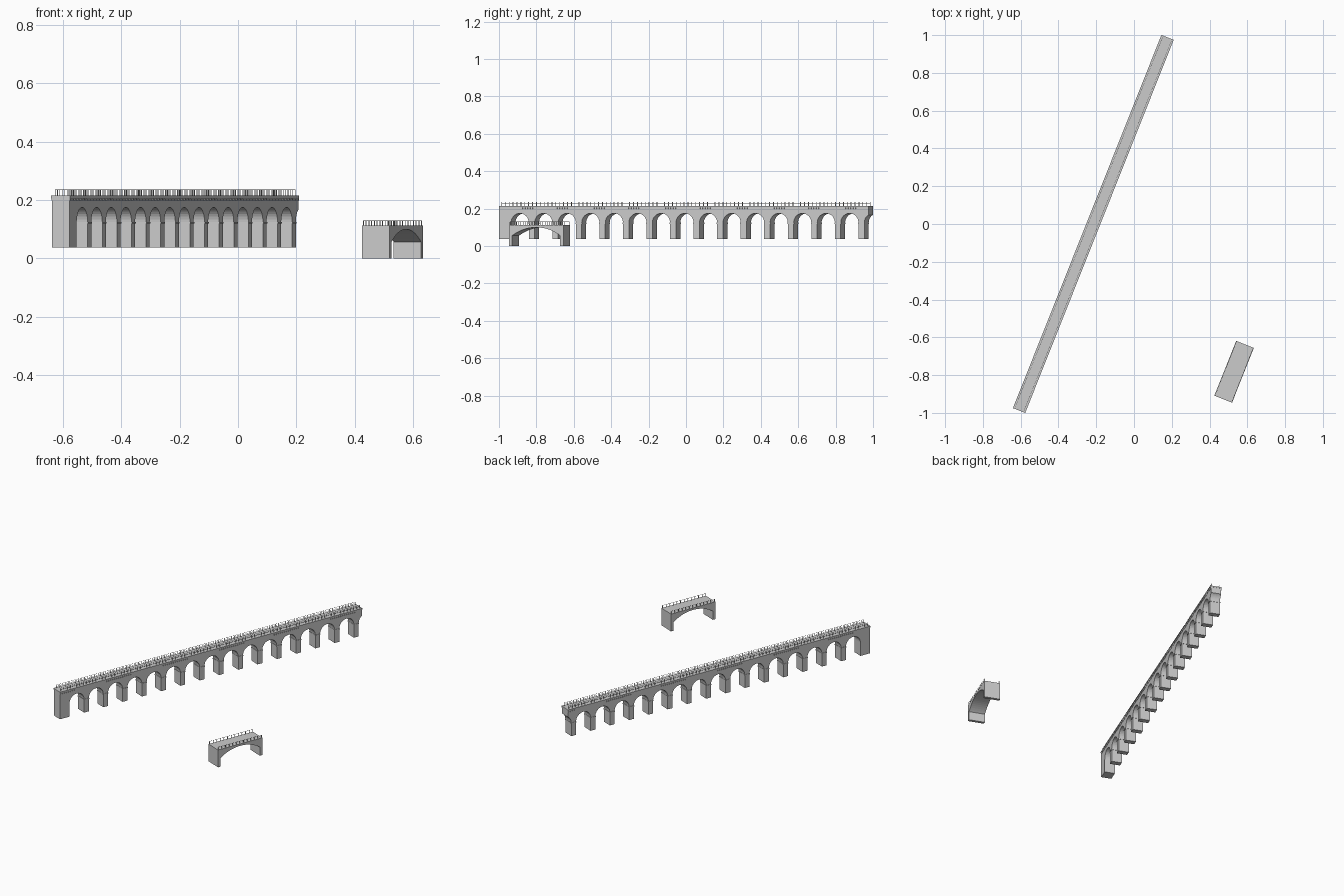
import bpy, bmesh, math
from mathutils import Matrix, Vector

if "Cube" in bpy.data.objects:
    bpy.data.objects.remove(bpy.data.objects["Cube"])

ANGLE = math.radians(68.3)


def frame(x, y):
    # local x runs along the bridge, local y across it
    return Matrix.Translation((x, y, 0)) @ Matrix.Rotation(ANGLE, 4, 'Z')


def finish(bm, name, mat):
    bmesh.ops.recalc_face_normals(bm, faces=bm.faces)
    mesh = bpy.data.meshes.new(name)
    bm.to_mesh(mesh)
    bm.free()
    ob = bpy.data.objects.new(name, mesh)
    ob.matrix_world = mat
    bpy.context.collection.objects.link(ob)
    return ob


def extruded(name, profile, width, mat):
    # side profile (along, height) extruded across the bridge
    bm = bmesh.new()
    f = bm.faces.new([bm.verts.new((s, -width / 2, z)) for s, z in profile])
    r = bmesh.ops.extrude_face_region(bm, geom=[f])
    vs = [v for v in r['geom'] if isinstance(v, bmesh.types.BMVert)]
    bmesh.ops.translate(bm, verts=vs, vec=(0, width, 0))
    return finish(bm, name, mat)


def boxes(name, items, mat):
    # items: (x0, x1, y0, y1, z0, z1)
    bm = bmesh.new()
    for x0, x1, y0, y1, z0, z1 in items:
        m = Matrix.LocRotScale(Vector(((x0 + x1) / 2, (y0 + y1) / 2, (z0 + z1) / 2)),
                               None, Vector((x1 - x0, y1 - y0, z1 - z0)))
        bmesh.ops.create_cube(bm, size=1, matrix=m)
    return finish(bm, name, mat)


def railing(name, x0, x1, y, z0, z1, count, post, rails, mat):
    items = []
    for i in range(count):
        c = x0 + (x1 - x0) * i / (count - 1)
        items.append((c - post, c + post, y - post, y + post, z0, z1))
    for z in rails:
        items.append((x0, x1, y - 0.0006, y + 0.0006, z - 0.0006, z + 0.0006))
    boxes(name, items, mat)


# ---- long viaduct ----
M = frame(-0.2155, 0.0)
H, PITCH, N, R = 1.063, 0.1355, 15, 0.051
BASE, SPRING, TOP = 0.038, 0.124, 0.207
PIER = PITCH - 2 * R
start = -H + 0.069
prof = [(-H + 0.001, TOP), (-H + 0.001, BASE), (start, BASE)]
for i in range(N):
    a = start + i * PITCH
    for k in range(17):
        t = math.pi * (1 - k / 16)
        prof.append((a + R + R * math.cos(t), SPRING + R * math.sin(t)))
    prof += [(a + 2 * R, BASE), (a + PITCH, BASE)]
# partial arch springing from the last pier
end = H - 0.001
a = start + N * PITCH
last = math.acos(max(-1, (end - a - R) / R))
for k in range(9):
    t = math.pi + (last - math.pi) * k / 8
    prof.append((a + R + R * math.cos(t), SPRING + R * math.sin(t)))
prof.append((end, TOP))
extruded("viaduct_body", prof, 0.064, M)

# cornice slab and dentils below it
boxes("viaduct_deck", [(-H, H, -0.035, 0.035, 0.206, 0.215)], M)
dent = []
nd = 150
for i in range(nd):
    c = -H + 0.006 + (2 * H - 0.012) * i / (nd - 1)
    for s in (-1, 1):
        y0, y1 = sorted((s * 0.031, s * 0.0345))
        dent.append((c - 0.0035, c + 0.0035, y0, y1, 0.198, 0.2065))
boxes("viaduct_dentils", dent, M)

# spring bands round the piers
bands = []
for i in range(N):
    p0 = start + i * PITCH + 2 * R
    bands.append((p0 - 0.002, p0 + PIER + 0.002, -0.034, 0.034, 0.119, 0.125))
boxes("pier_bands", bands, M)

# railings
for s, n in ((-1, "right"), (1, "left")):
    railing("viaduct_railing_" + n, -H + 0.012, H - 0.012, s * 0.025,
            0.214, 0.236, 95, 0.0008, (0.226, 0.2355), M)

# ---- small footbridge ----
F = frame(0.53, -0.7825)
L, HALF, RISE, SP = 0.156, 0.138, 0.044, 0.056
rad = (HALF ** 2 + RISE ** 2) / (2 * RISE)
amax = math.asin(HALF / rad)
prof = [(-L, 0.112), (-L, 0), (-HALF, 0)]
for k in range(21):
    t = -amax + 2 * amax * k / 20
    prof.append((rad * math.sin(t), SP + RISE - rad + rad * math.cos(t)))
prof += [(HALF, 0), (L, 0), (L, 0.112)]
extruded("footbridge_body", prof, 0.101, F)
for s, n in ((-1, "right"), (1, "left")):
    railing("footbridge_railing_" + n, -L + 0.004, L - 0.004, s * 0.047,
            0.111, 0.13, 13, 0.0012, (0.1295,), F)
